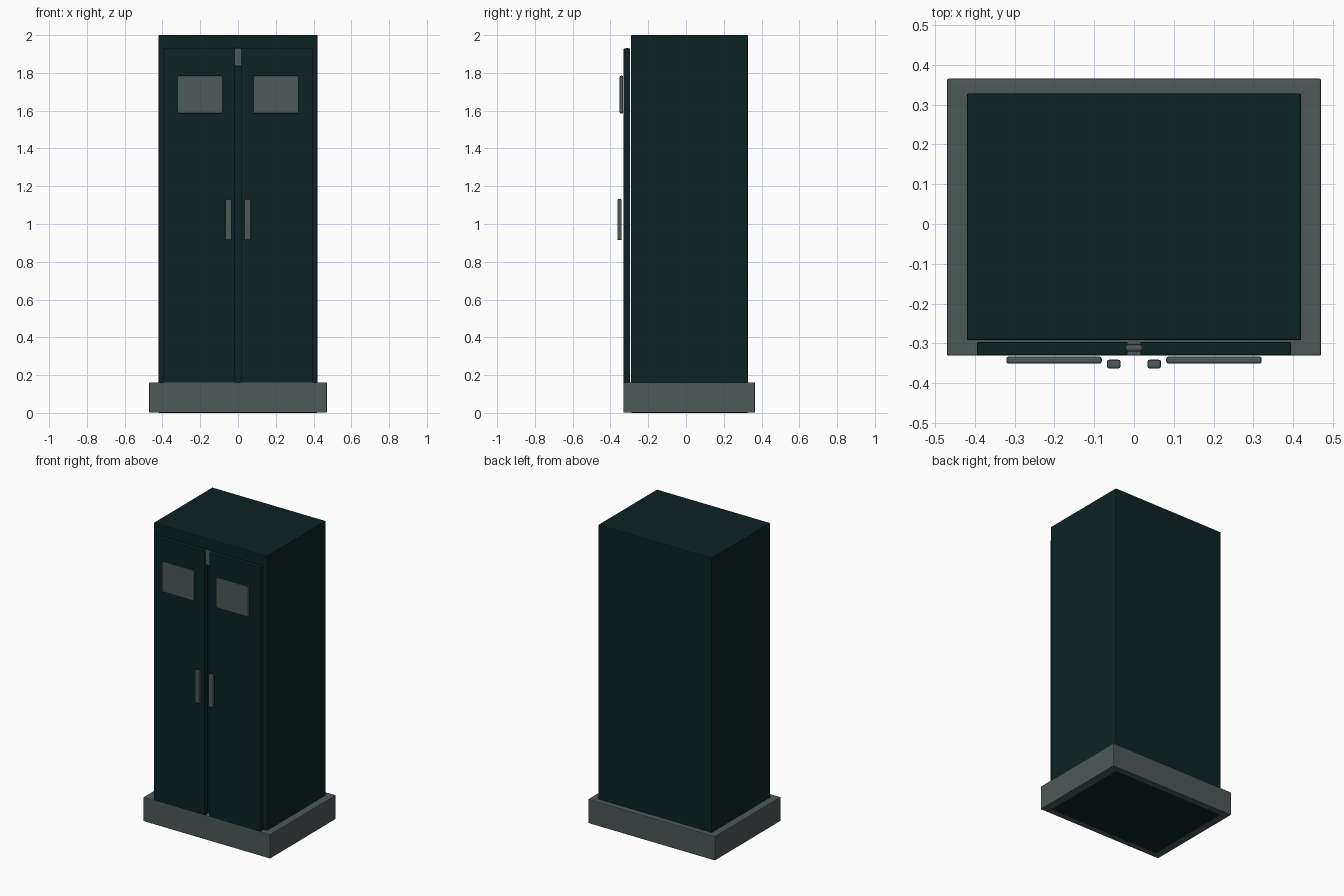
import bpy, bmesh

if "Cube" in bpy.data.objects:
    bpy.data.objects.remove(bpy.data.objects["Cube"])


def material(name, rgb):
    m = bpy.data.materials.new(name)
    m.diffuse_color = (*rgb, 1)
    m.use_nodes = True
    m.node_tree.nodes["Principled BSDF"].inputs["Base Color"].default_value = m.diffuse_color
    return m


dark = material("dark green paint", (0.0042, 0.0162, 0.0176))
grey = material("grey metal", (0.078, 0.098, 0.098))


def box(name, x, y, z, mat, bevel):
    """Softly bevelled box given by its (min, max) range on each axis."""
    bm = bmesh.new()
    bmesh.ops.create_cube(bm, size=1)
    for v in bm.verts:
        v.co = [r[0] if c < 0 else r[1] for c, r in zip(v.co, (x, y, z))]
    bmesh.ops.bevel(bm, geom=bm.edges[:], offset=bevel, segments=2,
                    profile=0.5, affect='EDGES', clamp_overlap=True)
    bmesh.ops.recalc_face_normals(bm, faces=bm.faces[:])
    me = bpy.data.meshes.new(name)
    bm.to_mesh(me)
    bm.free()
    me.materials.append(mat)
    ob = bpy.data.objects.new(name, me)
    bpy.context.collection.objects.link(ob)
    return ob


# Plinth and cabinet body (the body runs through to the floor)
box("plinth", (-0.47, 0.47), (-0.331, 0.365), (0.001, 0.162), grey, 0.004)
box("cabinet_body", (-0.42, 0.42), (-0.292, 0.328), (0, 2.0), dark, 0.004)

# Mirrored doors, label plates and handles
for s, side in ((-1, "left"), (1, "right")):
    def sx(a, b):
        return tuple(sorted((s * a, s * b)))
    box(side + "_door", sx(0.016, 0.395), (-0.33, -0.296), (0.14, 1.93), dark, 0.004)
    box(side + "_plate", sx(0.081, 0.321), (-0.351, -0.333), (1.585, 1.785), grey, 0.006)
    box(side + "_handle", sx(0.034, 0.068), (-0.363, -0.341), (0.915, 1.132), grey, 0.005)

# Latch between the doors
box("latch", (-0.0225, 0.0225), (-0.321, -0.302), (1.835, 1.932), grey, 0.007)
